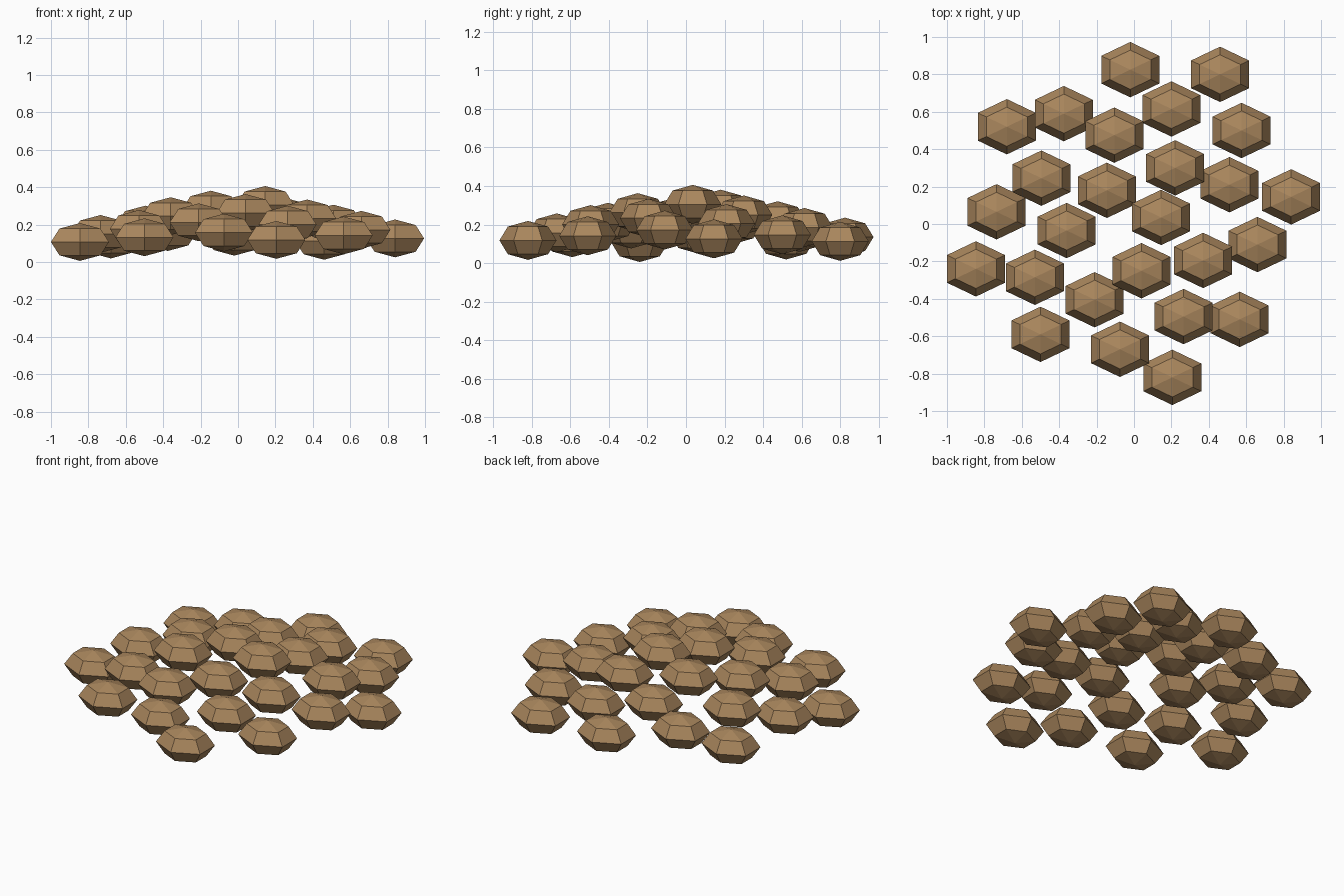
import bpy, bmesh, math

if "Cube" in bpy.data.objects:
    bpy.data.objects.remove(bpy.data.objects["Cube"])

# Clay brown shared by every stone
brown = bpy.data.materials.new("clay_brown")
brown.diffuse_color = (0.40, 0.24, 0.11, 1)
brown.use_nodes = True
brown.node_tree.nodes["Principled BSDF"].inputs["Base Color"].default_value = brown.diffuse_color

RX, RY, RZ = 0.179, 0.148, 0.101   # stone radii


def stone_mesh():
    """Flattened six-sided gem: two poles and three rings."""
    bm = bmesh.new()
    top = bm.verts.new((0, 0, RZ))
    bottom = bm.verts.new((0, 0, -RZ))
    rings = []
    for lat in (45, 0, -45):
        c, s = math.cos(math.radians(lat)), math.sin(math.radians(lat))
        rings.append([bm.verts.new((RX * c * math.cos(a), RY * c * math.sin(a), RZ * s))
                      for a in (math.radians(30 + 60 * i) for i in range(6))])
    for i in range(6):
        j = (i + 1) % 6
        bm.faces.new((top, rings[0][i], rings[0][j]))
        bm.faces.new((bottom, rings[2][j], rings[2][i]))
        for upper, lower in zip(rings, rings[1:]):
            bm.faces.new((upper[i], lower[i], lower[j], upper[j]))
    mesh = bpy.data.meshes.new("stone")
    bm.to_mesh(mesh)
    bm.free()
    mesh.materials.append(brown)
    return mesh


# Stone centres, forming a low spiral mound
centres = [
    (-0.02, 0.825, 0.135), (0.46, 0.80, 0.113), (-0.68, 0.52, 0.12),
    (-0.375, 0.59, 0.16), (-0.105, 0.475, 0.22), (0.20, 0.615, 0.185),
    (0.575, 0.50, 0.147), (-0.495, 0.245, 0.20), (-0.145, 0.18, 0.28),
    (0.22, 0.30, 0.25), (0.51, 0.21, 0.205), (0.84, 0.145, 0.126),
    (-0.735, 0.065, 0.15), (-0.36, -0.035, 0.245), (0.145, 0.035, 0.305),
    (-0.845, -0.24, 0.107), (-0.53, -0.285, 0.177), (-0.21, -0.405, 0.212),
    (0.04, -0.25, 0.262), (0.37, -0.195, 0.233), (0.66, -0.11, 0.172),
    (0.265, -0.495, 0.20), (0.565, -0.51, 0.142), (-0.50, -0.59, 0.132),
    (-0.075, -0.67, 0.157), (0.205, -0.82, 0.118),
]
mesh = stone_mesh()
for n, centre in enumerate(centres, 1):
    stone = bpy.data.objects.new(f"stone_{n:02d}", mesh)
    stone.location = centre
    bpy.context.collection.objects.link(stone)
